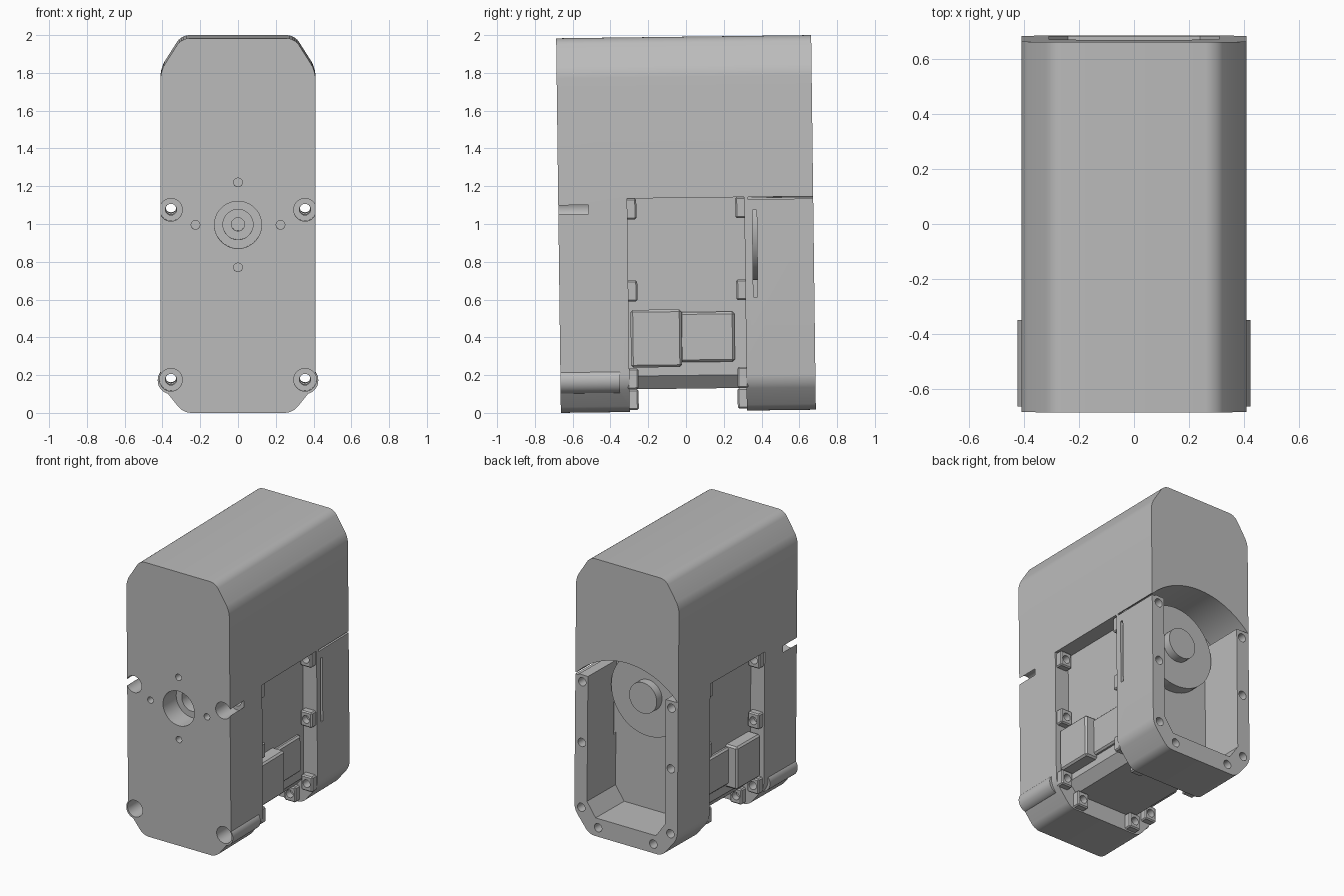
import bpy, bmesh, math
from mathutils import Matrix, Vector

old = bpy.data.objects.get("Cube")
if old:
    bpy.data.objects.remove(old)

grey = bpy.data.materials.new("light_grey")
grey.use_nodes = True
COLOUR = (0.5, 0.5, 0.5, 1)
grey.diffuse_color = COLOUR
grey.node_tree.nodes["Principled BSDF"].inputs["Base Color"].default_value = COLOUR

HEIGHT, FRONT, BACK, GAP = 1.983, -0.675, 0.675, 0.31
parts = []


def finish(name, bm):
    bmesh.ops.recalc_face_normals(bm, faces=bm.faces)
    mesh = bpy.data.meshes.new(name)
    bm.to_mesh(mesh)
    bm.free()
    mesh.materials.append(grey)
    ob = bpy.data.objects.new(name, mesh)
    bpy.context.scene.collection.objects.link(ob)
    return ob


def prism(name, outline, y0, y1, rounding=0):
    """Extrude an x-z outline along y, optionally rounding the long edges."""
    bm = bmesh.new()
    face = bm.faces.new([bm.verts.new((x, y0, z)) for x, z in outline])
    out = bmesh.ops.extrude_face_region(bm, geom=[face])
    moved = [v for v in out["geom"] if isinstance(v, bmesh.types.BMVert)]
    bmesh.ops.translate(bm, verts=moved, vec=(0, y1 - y0, 0))
    if rounding:
        edges = [e for e in bm.edges if abs(e.verts[0].co.y - e.verts[1].co.y) > 1e-4]
        bmesh.ops.bevel(bm, geom=edges, offset=rounding, segments=5, profile=0.5,
                        affect='EDGES')
    return finish(name, bm)


def mirrored(half):
    """Complete a right-half outline by mirroring it in x."""
    return half + [(-x, z) for x, z in reversed(half) if x > 0]


def rod(name, x, z, radius, y0, y1, sides=40):
    ring = [(x + radius * math.cos(math.tau * i / sides),
             z + radius * math.sin(math.tau * i / sides)) for i in range(sides)]
    return prism(name, ring, y0, y1)


def box(name, x0, x1, y0, y1, z0, z1, bevel=0):
    bm = bmesh.new()
    bmesh.ops.create_cube(bm, size=1)
    low, high = Vector((x0, y0, z0)), Vector((x1, y1, z1))
    bmesh.ops.scale(bm, vec=high - low, verts=bm.verts)
    bmesh.ops.translate(bm, vec=(low + high) / 2, verts=bm.verts)
    if bevel:
        bmesh.ops.bevel(bm, geom=bm.edges[:], offset=bevel, segments=1, affect='EDGES')
    return finish(name, bm)


def combine(target, tool, operation='DIFFERENCE'):
    mod = target.modifiers.new("combine", 'BOOLEAN')
    mod.object, mod.operation, mod.solver = tool, operation, 'EXACT'
    bpy.context.view_layer.update()
    graph = bpy.context.evaluated_depsgraph_get()
    mesh = bpy.data.meshes.new_from_object(target.evaluated_get(graph))
    target.modifiers.clear()
    target.data = mesh
    bpy.data.objects.remove(tool)


# Outer casing with chamfered, softly rounded long edges
half = [(0.29, 0), (0.41, 0.15), (0.41, 1.81), (0.30, HEIGHT)]
casing = prism("outer_casing", mirrored(half), FRONT, BACK, 0.04)
for s in (-1, 1):
    combine(casing, rod("boss", s * 0.355, 0.17, 0.07, FRONT, -0.36), 'UNION')

# Gap between the front and back lower casings
combine(casing, box("gap", -1, 1, -GAP, GAP, -1, 1.13))

# Back cavity below an arched edge
arch_r, arch_z = 0.557, 0.745
span = math.asin(0.405 / arch_r)
arch = [(arch_r * math.sin(span * t / 12), arch_z + arch_r * math.cos(span * t / 12))
        for t in range(12, -13, -1)]
cavity = [(-0.31, 1.125), (-0.31, 0.23), (-0.24, 0.13),
          (0.24, 0.13), (0.31, 0.23), (0.31, 1.125)]
combine(casing, prism("cavity", arch + cavity, 0.35, 0.8))

# Front shaft bore, stepped inwards, and its four fixing holes
for radius, depth in ((0.125, 0.15), (0.08, 0.24), (0.035, 0.34)):
    combine(casing, rod("bore", 0, 0.995, radius, -0.8, FRONT + depth))
for dx, dz in ((0.225, 0), (-0.225, 0), (0, 0.225), (0, -0.225)):
    combine(casing, rod("hole", dx, 0.995 + dz, 0.023, -0.8, FRONT + 0.1, 24))

# Lugs on both walls of the gap
corners = [(s * 0.355, z) for s in (-1, 1) for z in (0.175, 0.64, 1.075)]
feet = [(s * 0.22, 0.065) for s in (-1, 1)]
lugs = []
for x, z in corners + feet:
    for s in (-1, 1):
        y0, y1 = sorted((s * (GAP + 0.01), s * 0.262))
        lug = box("lug_" + str(len(lugs) + 1), x - 0.045, x + 0.045, y0, y1,
                  z - 0.055, z + 0.055, 0.008)
        combine(lug, rod("hole", x, z, 0.028, -0.8, 0.8, 24))
        lugs.append(lug)

# Screw counterbores, long screw holes and back rim holes
for x, z in corners:
    if z != 0.64:
        combine(casing, rod("counterbore", x, z, 0.06, -0.8, -0.515))
        combine(casing, rod("screw_hole", x, z, 0.03, -0.8, 0.8, 24))
for x, z in [c for c in corners if c[1] == 0.64] + feet:
    combine(casing, rod("rim_hole", x, z, 0.03, 0.55, 0.8, 24))

# Cable slot and seam on the left wall
combine(casing, box("slot", 0.28, 0.5, 0.352, 0.375, 0.6, 1.06))
combine(casing, box("seam", 0.38, 0.5, 0.33, 0.8, 1.118, 1.13))

# Inner core seen through the gap
half = [(0.24, 0.12), (0.30, 0.19), (0.30, 1.16)]
core = prism("inner_core", mirrored(half), -GAP - 0.01, GAP + 0.01)
parts += [casing, core] + lugs

# Side housings on the core
for s, side in ((1, "left"), (-1, "right")):
    for name, reach, y0, y1, z0, z1 in (
            ("large_housing", 0.39, -0.3, -0.03, 0.235, 0.54),
            ("small_housing", 0.325, -0.04, 0.25, 0.26, 0.525)):
        x0, x1 = sorted((s * 0.28, s * reach))
        parts.append(box(side + "_" + name, x0, x1, y0, y1, z0, z1, 0.012))

# Rotor and hub inside the back cavity
parts.append(rod("rotor_disc", 0, 0.985, 0.295, 0.34, 0.43, 64))
parts.append(rod("rotor_hub", 0, 0.985, 0.11, 0.42, 0.49))

# Slight lean of the whole unit, then shading
lean = (Matrix.Translation((0, 0, 1)) @ Matrix.Rotation(0.0125, 4, 'X')
        @ Matrix.Translation((0, 0, -HEIGHT / 2)))
bpy.ops.object.select_all(action='DESELECT')
for ob in parts:
    ob.data.transform(lean)
    ob.select_set(True)
bpy.context.view_layer.objects.active = casing
bpy.ops.object.shade_smooth_by_angle(angle=math.radians(30))
